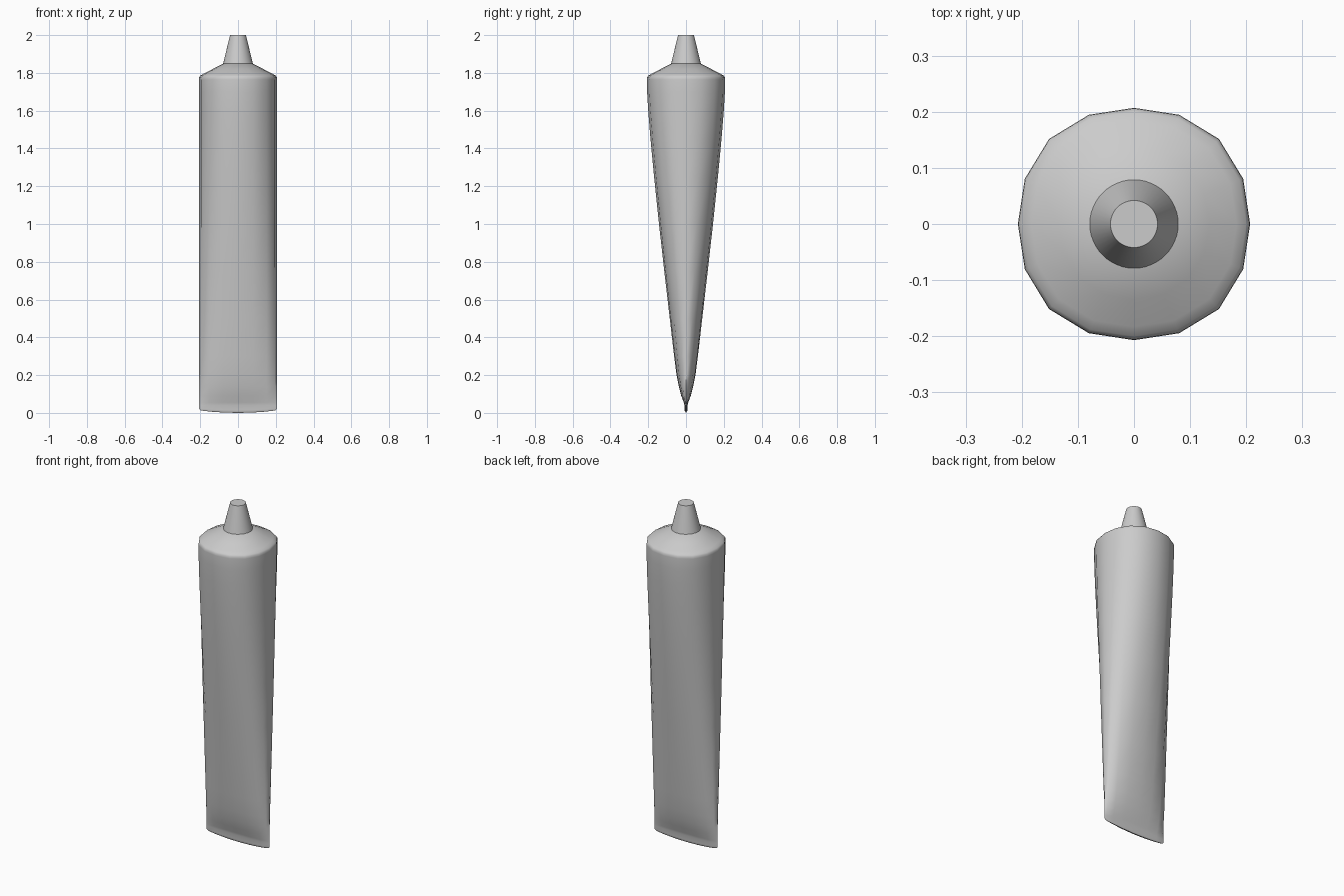
import bpy, bmesh, math

if "Cube" in bpy.data.objects:
    bpy.data.objects.remove(bpy.data.objects["Cube"])


def loft(name, rings, angle):
    """Skin a stack of equal-length point rings and cap both ends."""
    bm = bmesh.new()
    vs = [[bm.verts.new(p) for p in r] for r in rings]
    n = len(vs[0])
    for a, b in zip(vs, vs[1:]):
        for i in range(n):
            j = (i + 1) % n
            bm.faces.new((a[i], a[j], b[j], b[i]))
    bm.faces.new(vs[0][::-1])
    bm.faces.new(vs[-1])
    mesh = bpy.data.meshes.new(name)
    bm.to_mesh(mesh)
    bm.free()
    ob = bpy.data.objects.new(name, mesh)
    bpy.context.collection.objects.link(ob)
    bpy.ops.object.select_all(action='DESELECT')
    bpy.context.view_layer.objects.active = ob
    ob.select_set(True)
    bpy.ops.object.shade_smooth_by_angle(angle=math.radians(angle))
    return ob


def ring(z, rx, ry, n, bow=0.0, bulge=0.0):
    """Oval ring; bow lifts its x ends, bulge fills out the diagonals."""
    pts = []
    for i in range(n):
        t = 2 * math.pi * i / n
        k = 1 + bulge * math.sin(2 * t) ** 2
        x, y = rx * k * math.cos(t), ry * k * math.sin(t)
        pts.append((x, y, z + bow * (math.cos(t)) ** 2))
    return pts


# Squeezed tube body: round at the shoulder, crimped flat at the bottom
W = 0.207
profile = [  # z, x radius, y radius, bow of the ring
    (0.0, 0.196, 0.003, 0.013), (0.004, 0.203, 0.006, 0.013),
    (0.014, W, 0.007, 0.010), (0.04, W, 0.008, 0), (0.055, W, 0.012, 0),
    (0.09, W, 0.025, 0), (0.14, W, 0.038, 0), (0.20, W, 0.050, 0),
    (0.30, W, 0.063, 0), (0.50, W, 0.086, 0), (0.75, W, 0.115, 0),
    (1.00, W, 0.143, 0), (1.25, W, 0.169, 0), (1.45, W, 0.188, 0),
    (1.60, W, 0.200, 0), (1.70, W, 0.206, 0), (1.765, W, W, 0),
    (1.777, 0.206, 0.206, 0), (1.785, 0.200, 0.200, 0),
    (1.795, 0.183, 0.183, 0), (1.82, 0.135, 0.135, 0),
    (1.85, 0.077, 0.077, 0)]
loft("tube_body", [ring(z, rx, ry, 16, bow, 0.035 if z < 1.8 else 0.015)
                   for z, rx, ry, bow in profile], 60)

# Tapered nozzle cap
loft("nozzle", [ring(1.848, 0.079, 0.079, 48), ring(2.0, 0.042, 0.042, 48)], 30)
